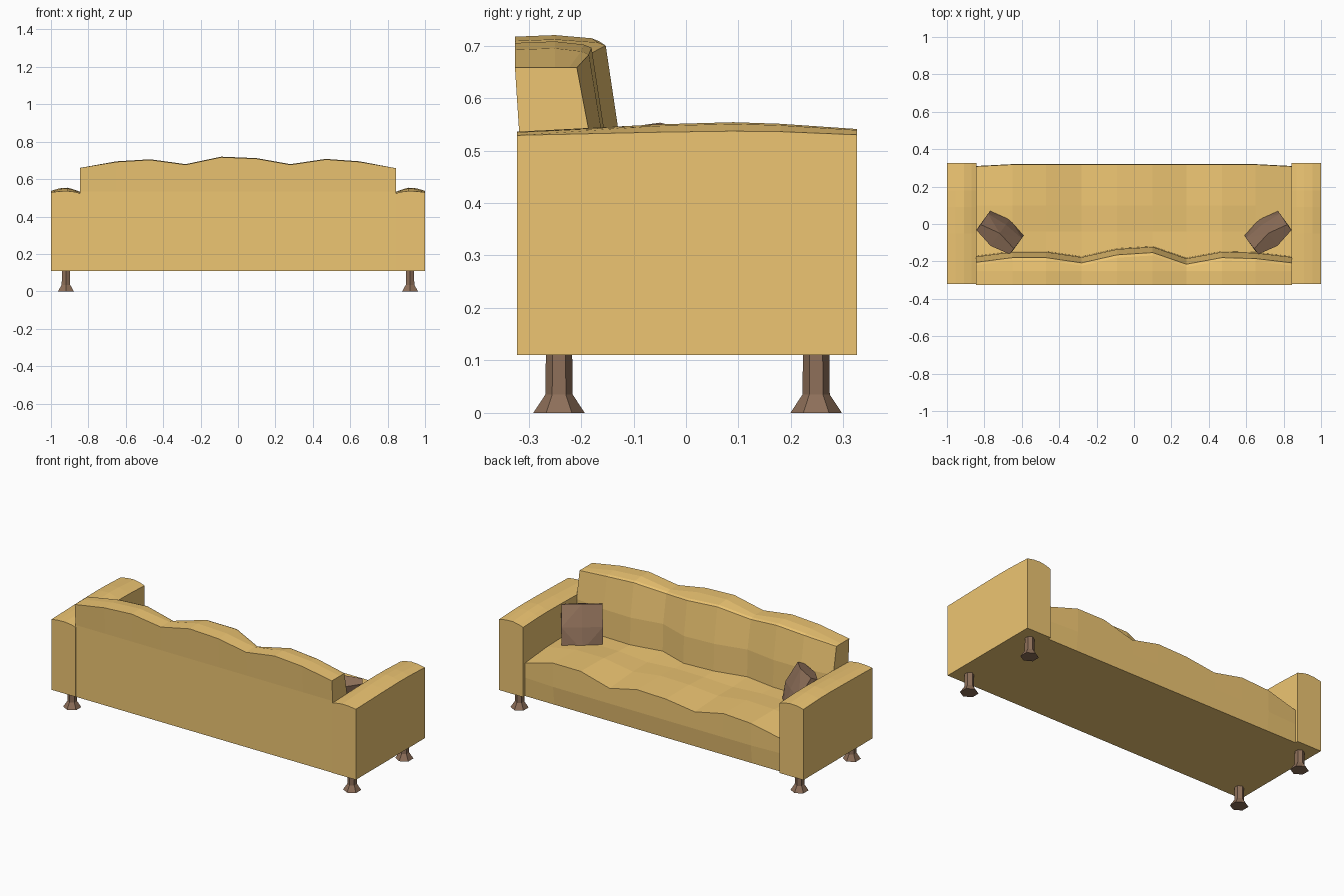
import bpy, bmesh, math
from mathutils import Matrix, Vector

if "Cube" in bpy.data.objects:
    bpy.data.objects.remove(bpy.data.objects["Cube"])


def material(name, rgb):
    m = bpy.data.materials.new(name)
    m.diffuse_color = (*rgb, 1)
    m.use_nodes = True
    m.node_tree.nodes["Principled BSDF"].inputs["Base Color"].default_value = m.diffuse_color
    return m


FABRIC = material("tan_fabric", (0.85, 0.56, 0.17))
BROWN = material("brown", (0.27, 0.16, 0.10))


def finish(name, bm, mat):
    bmesh.ops.recalc_face_normals(bm, faces=bm.faces)
    me = bpy.data.meshes.new(name)
    bm.to_mesh(me)
    bm.free()
    me.materials.append(mat)
    ob = bpy.data.objects.new(name, me)
    bpy.context.collection.objects.link(ob)
    return ob


def loft(name, sections, mat):
    """Skin closed sections with equal point counts and cap both ends."""
    bm = bmesh.new()
    rings = [[bm.verts.new(p) for p in s] for s in sections]
    n = len(rings[0])
    for a, b in zip(rings, rings[1:]):
        for i in range(n):
            j = (i + 1) % n
            bm.faces.new((a[i], a[j], b[j], b[i]))
    bm.faces.new(rings[0])
    bm.faces.new(rings[-1])
    return finish(name, bm, mat)


# Seat and backrest: one L-shaped profile, swelling into three humps along x
xs = [-0.845, -0.65, -0.47, -0.28, -0.09, 0.10, 0.28, 0.47, 0.65, 0.845]
back_top = [0.66, 0.695, 0.706, 0.68, 0.72, 0.712, 0.68, 0.708, 0.695, 0.658]
back_y = [-0.175, -0.15, -0.15, -0.178, -0.135, -0.123, -0.185, -0.15, -0.155, -0.178]
seat_front = [0.305, 0.35, 0.36, 0.32, 0.345, 0.35, 0.31, 0.36, 0.36, 0.305]
sections = []
for x, zt, yb, zf in zip(xs, back_top, back_y, seat_front):
    crown = 0.006 if abs(x) < 0.8 else 0.0
    front = 0.308 if abs(x) > 0.8 else 0.318
    sections.append([(x, y, z) for y, z in (
        (-0.32, 0.11), (0.308, 0.11), (front + 0.002, 0.22), (front, zf),
        (0.10, zf * 0.6 + 0.14), (-0.04, zf * 0.3 + 0.235), (yb + 0.004, 0.34),
        (yb, 0.50), (yb - 0.03, zt - 2 * crown), (yb - 0.045, zt - crown),
        (-0.25, zt), (-0.326, zt - crown / 2), (-0.318, 0.535))])
loft("seat_and_backrest", sections, FABRIC)

# Arms: boxes with a gently crowned top
for side, label in ((-1, "left"), (1, "right")):
    sections = []
    for y, edge, rise in ((-0.322, 0.529, 0.007), (-0.05, 0.535, 0.015),
                          (0.09, 0.537, 0.017), (0.18, 0.536, 0.015), (0.326, 0.530, 0.011)):
        sections.append([(side * x, y, z) for x, z in (
            (0.842, 0.11), (1.0, 0.11), (1.0, edge), (0.955, edge + rise * 0.8),
            (0.91, edge + rise), (0.87, edge + rise * 0.3), (0.842, edge - 0.006))])
    loft(label + "_arm", sections, FABRIC)

# Legs: six-sided posts with flared feet
for side, sname in ((-1, "left"), (1, "right")):
    for y, yname in ((-0.242, "front"), (0.248, "back")):
        rings = []
        for z, r in ((0.0, 0.049), (0.035, 0.026), (0.12, 0.025)):
            rings.append([(side * 0.92 + r * math.sin(k * math.pi / 3),
                           y + r * math.cos(k * math.pi / 3), z) for k in range(6)])
        loft(f"{yname}_{sname}_leg", rings, BROWN)

# Throw pillows: faceted cushions leaning into the seat corners
for side, label in ((-1, "left"), (1, "right")):
    bm = bmesh.new()
    for s in (-1, 1):
        for u in (-1, 0, 1):
            for v in (-1, 0, 1):
                edge = abs(u) + abs(v)
                t = (0.055, 0.045, 0.02)[edge]
                k = 0.112 if edge < 2 else 0.11
                bm.verts.new((u * k, s * t, v * k * 1.12))
    bmesh.ops.convex_hull(bm, input=bm.verts[:])
    lean = Matrix.Rotation(math.radians(22), 4, 'X')
    turn = Matrix.Rotation(side * math.radians(36), 4, 'Z')
    bm.transform(Matrix.Translation(Vector((side * 0.715, -0.045, 0.42))) @ turn @ lean)
    finish(label + "_pillow", bm, BROWN)
